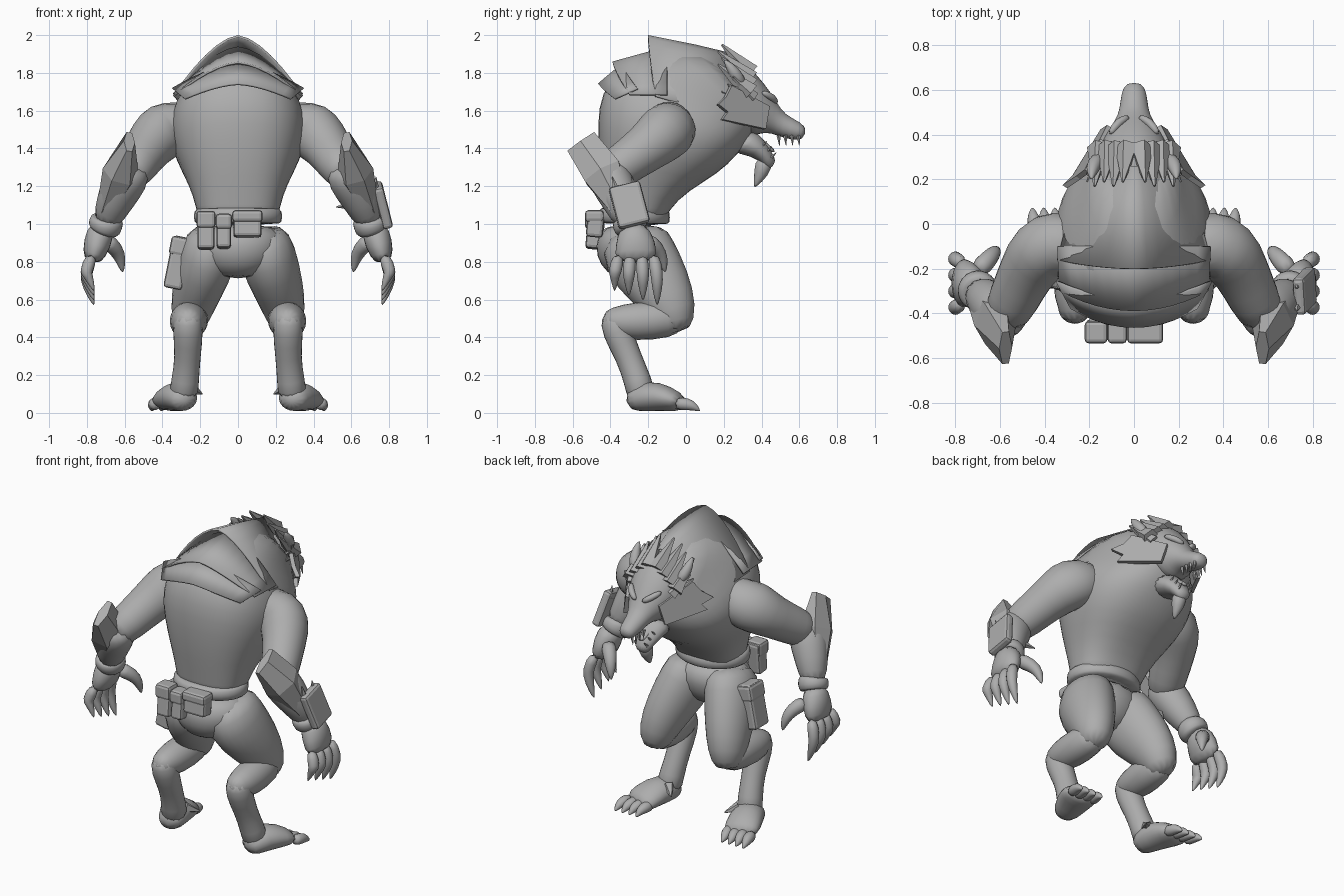
import bpy
import bmesh
import math
from mathutils import Vector, Euler

default = bpy.data.objects.get("Cube")
if default:
    bpy.data.objects.remove(default, do_unlink=True)

grey = bpy.data.materials.new("plain grey")
grey.use_nodes = True
tone = (.42, .42, .42, 1)
grey.diffuse_color = tone
grey.node_tree.nodes["Principled BSDF"].inputs["Base Color"].default_value = tone


def make(name, verts, faces, mirror=False, smooth=True, subdivide=True, thickness=0):
    mesh = bpy.data.meshes.new(name)
    mesh.from_pydata([tuple(v) for v in verts], [], faces)
    bm = bmesh.new()
    bm.from_mesh(mesh)
    bmesh.ops.recalc_face_normals(bm, faces=bm.faces)
    for face in bm.faces:
        face.smooth = smooth
    bm.to_mesh(mesh)
    bm.free()
    mesh.materials.append(grey)
    obj = bpy.data.objects.new(name, mesh)
    bpy.context.collection.objects.link(obj)
    if thickness:
        shell = obj.modifiers.new("Thickness", 'SOLIDIFY')
        shell.thickness = thickness
    if mirror:
        obj.modifiers.new("Mirror", 'MIRROR').use_mirror_merge = False
    if subdivide:
        smoother = obj.modifiers.new("Rounding", 'SUBSURF')
        smoother.levels = smoother.render_levels = 1
    return obj


def rounded(value, power):
    return math.copysign(abs(value) ** power, value)


def loft(name, rings, sides=16, power=1, **options):
    """Skin a row of ellipses (boxier for a low power): centre and two half axes."""
    verts, faces = [], []
    for centre, u, v in rings:
        for k in range(sides):
            angle = math.tau * k / sides
            verts.append(centre + u * rounded(math.cos(angle), power)
                         + v * rounded(math.sin(angle), power))
    for r in range(len(rings) - 1):
        for k in range(sides):
            n = (k + 1) % sides
            a, b = r * sides, (r + 1) * sides
            faces.append((a + k, a + n, b + n, b + k))
    faces.append(tuple(range(sides)))
    faces.append(tuple(range(len(verts) - sides, len(verts))))
    return make(name, verts, faces, **options)


def span(name, rows, **options):
    """Symmetric body: each row is back y, z, front y, z and half width."""
    rings = []
    for y, z, y2, z2, width in rows:
        back, front = Vector((0, y, z)), Vector((0, y2, z2))
        rings.append(((back + front) / 2, Vector((width, 0, 0)), (front - back) / 2))
    return loft(name, rings, **options)


def tube(name, points, sides=12, **options):
    """Limb along a path of x, y, z, radius and optional second radius."""
    path = [Vector(p[:3]) for p in points]
    rings = []
    for i, p in enumerate(points):
        along = (path[min(i + 1, len(path) - 1)] - path[max(i - 1, 0)]).normalized()
        u = Vector((1, 0, 0))
        u = (u - along * u.dot(along)).normalized()
        rings.append((path[i], u * p[3], along.cross(u) * p[-1]))
    return loft(name, rings, sides, **options)


def spike(name, base, tip, radius, mirror=True):
    return tube(name, [(*base, radius), (*tip, radius / 9)], sides=5,
                mirror=mirror, smooth=False, subdivide=False)


def arch(name, rows, steps=12):
    """Tent-shaped fur layer: y, ridge z, half width, side z, side shift."""
    verts, faces = [], []
    for y, top, width, low, shift in rows:
        for k in range(steps + 1):
            s = 2 * k / steps - 1
            fall = abs(s) ** 1.6
            verts.append((width * s, y + shift * s * s, top + (low - top) * fall))
    for r in range(len(rows) - 1):
        for k in range(steps):
            a = r * (steps + 1) + k
            faces.append((a, a + 1, a + steps + 2, a + steps + 1))
    return make(name, verts, faces, subdivide=False, thickness=.012)


def box(name, centre, size, turn=(0, 0, 0)):
    bm = bmesh.new()
    bmesh.ops.create_cube(bm, size=1)
    spin = Euler(turn).to_matrix()
    verts = [spin @ Vector([c * s for c, s in zip(v.co, size)]) + Vector(centre)
             for v in bm.verts]
    faces = [tuple(v.index for v in f.verts) for f in bm.faces]
    bm.free()
    obj = make(name, verts, faces, smooth=False, subdivide=False)
    rounding = obj.modifiers.new("Bevel", 'BEVEL')
    rounding.width, rounding.segments = .018, 2


# Trunk, from waist up into the hunched neck
span("torso", [(-.42, .98, -.11, .98, .21), (-.42, 1.1, -.1, 1.07, .22),
               (-.45, 1.25, .02, 1.18, .265), (-.47, 1.45, .18, 1.27, .34),
               (-.47, 1.62, .27, 1.36, .37), (-.42, 1.76, .33, 1.43, .35),
               (-.28, 1.87, .36, 1.5, .28), (-.05, 1.93, .37, 1.53, .21),
               (.18, 1.89, .4, 1.55, .17)], sides=20, power=.83)
span("pelvis", [(-.38, .71, -.2, .71, .1), (-.46, .78, -.12, .78, .2),
                (-.49, .88, -.08, .88, .25), (-.45, 1.01, -.1, 1.01, .23)])
span("belt", [(-.44, 1, -.1, 1, .22), (-.47, 1.01, -.08, 1, .24),
              (-.47, 1.08, -.08, 1.07, .24), (-.44, 1.09, -.1, 1.08, .22)])

# Overlapping layers of back fur
arch("mane", [(.26, 1.9, .18, 1.6, 0), (.05, 1.95, .29, 1.62, 0),
              (-.2, 2, .345, 1.68, .04)])
arch("middle_back_fur", [(-.1, 1.94, .345, 1.69, 0), (-.39, 1.86, .335, 1.69, .09)])
arch("lower_back_fur", [(-.34, 1.85, .35, 1.72, .08), (-.465, 1.745, .285, 1.665, .085)])

# Head with open jaws
span("head", [(.16, 1.91, .26, 1.5, .17), (.32, 1.86, .36, 1.46, .165),
              (.42, 1.74, .4, 1.48, .125), (.48, 1.65, .45, 1.48, .085),
              (.52, 1.58, .5, 1.46, .065), (.61, 1.54, .58, 1.44, .058),
              (.64, 1.5, .62, 1.45, .035)])
span("lower_jaw", [(.2, 1.38, .34, 1.53, .13), (.36, 1.36, .43, 1.43, .085),
                   (.41, 1.31, .46, 1.37, .06), (.44, 1.28, .48, 1.33, .03)])
tube("tongue", [(0, .37, 1.46, .04, .015), (0, .43, 1.41, .035, .015),
                (0, .47, 1.38, .02, .01)])
tube("beard", [(0, .42, 1.35, .06), (0, .4, 1.27, .05), (0, .36, 1.19, .004)], sides=6)
tube("brow", [(.02, .48, 1.64, .015), (.07, .46, 1.67, .022), (.11, .4, 1.7, .015)],
     mirror=True)
for i in range(4):
    y = .49 + .035 * i
    spike("upper_tooth", (.045 - .004 * i, y, 1.47), (.042, y + .005, 1.415), .012)
for i in range(3):
    y = .4 + .025 * i
    spike("lower_tooth", (.06 - .01 * i, y, 1.41 - .03 * i),
          (.055 - .01 * i, y + .03, 1.44 - .03 * i), .01)

# Cheek fur, ears and crest tufts
cheek = [(.1, .43, 1.62), (.2, .23, 1.73), (.24, .2, 1.67), (.3, .16, 1.63),
         (.25, .21, 1.59), (.27, .18, 1.55), (.13, .41, 1.5)]
make("cheek_fur", cheek, [tuple(range(len(cheek)))], mirror=True, smooth=False,
     subdivide=False, thickness=.025)
tube("ear", [(.15, .3, 1.73, .03), (.18, .27, 1.78, .04), (.19, .23, 1.84, .025),
             (.19, .2, 1.87, .004)], sides=8, mirror=True)
for i in range(4):
    x = .03 + .042 * i
    z = 1.89 - .035 * i
    spike("crest_tuft", (x, .34, z - .09), (x + .02, .19 - .02 * (i % 2), z + .06), .055)
for i in range(3):
    spike("side_tuft", (.14, .35 - .03 * i, 1.67), (.21, .25 - .03 * i, 1.78 - .04 * i), .04)

# Arms
tube("upper_arm", [(.2, -.1, 1.53, .17), (.36, -.08, 1.51, .17), (.42, -.12, 1.475, .16),
                   (.48, -.21, 1.4, .13), (.54, -.34, 1.31, .12),
                   (.59, -.44, 1.24, .1)], mirror=True)
tube("forearm", [(.55, -.44, 1.33, .1), (.59, -.4, 1.24, .125),
                 (.65, -.35, 1.13, .105), (.71, -.29, .98, .07)], mirror=True)
tube("elbow_guard", [(.7, -.34, 1.07, .05, .06), (.62, -.44, 1.27, .1, .12),
                     (.575, -.555, 1.435, .03, .1)],
     sides=6, mirror=True, smooth=False, subdivide=False)
tube("wrist_cuff", [(.69, -.31, 1.04, .07), (.69, -.305, 1.03, .095),
                    (.71, -.29, .97, .095), (.715, -.285, .96, .07)], mirror=True)
box("gauntlet_plate", (.765, -.3, 1.1), (.055, .17, .23), (.25, -.25, 0))
for y in (-.37, -.27):
    spike("gauntlet_thorn", (.73, y, 1.18), (.73, y - .02, 1.25), .02, mirror=False)
spike("forearm_thorn", (.6, -.3, 1.1), (.52, -.28, 1.09), .025, mirror=False)

# Hands with clawed fingers
tube("palm", [(.715, -.285, 1, .07, .075), (.745, -.265, .9, .08, .11),
              (.775, -.265, .79, .05, .125)], mirror=True)
for i in range(4):
    y = -.355 + .06 * i
    out = (i - 1.5) * .015
    drop = .025 * (3 - i)
    tube("finger", [(.77, y, .84, .038), (.81, y + out, .74, .037),
                    (.795, y + out, .66 + drop, .031), (.76, y + out, .565 + drop, .005)],
         sides=8, mirror=True)
tube("thumb", [(.71, -.22, .92, .055), (.645, -.15, .87, .044), (.62, -.12, .81, .033),
               (.61, -.11, .74, .005)], sides=8, mirror=True)

# Bent beast legs
tube("thigh", [(.12, -.28, .98, .13, .17), (.155, -.255, .83, .165, .215),
               (.215, -.13, .66, .14, .175), (.25, -.06, .53, .115, .13),
               (.26, -.05, .42, .075, .08)], mirror=True)
tube("shank", [(.25, -.01, .5, .09), (.26, -.18, .49, .11),
               (.265, -.34, .48, .1), (.265, -.45, .49, .05)], mirror=True)
tube("lower_leg", [(.265, -.39, .54, .075), (.265, -.365, .43, .085),
                   (.265, -.305, .3, .07), (.28, -.255, .17, .075),
                   (.29, -.23, .07, .085)], mirror=True)
tube("foot", [(.28, -.32, .06, .07, .055), (.305, -.2, .095, .1, .09),
              (.345, -.09, .075, .115, .07), (.37, -.01, .045, .105, .04)], mirror=True)
for i in range(4):
    x = .285 + .05 * i
    tube("toe", [(x, -.06, .05, .038), (x + .01, .01, .047, .037),
                 (x + .02, .045, .033, .024), (x + .02, .075, .01, .004)],
         sides=8, mirror=True)
spike("dew_claw", (.25, -.18, .13), (.19, -.12, .1), .035)

# Belt pouches with flaps, and the thigh holster
for x, z, width, height in ((-.17, .965, .09, .2), (-.075, .96, .075, .18), (.05, 1, .15, .14)):
    box("pouch", (x, -.48, z), (width, .09, height), (-.1, 0, 0))
    box("pouch_flap", (x, -.485, z + height * .3), (width + .012, .1, height * .45))
box("holster", (-.32, -.22, .795), (.1, .14, .28), (0, .2, 0))
box("holster_flap", (-.305, -.22, .88), (.11, .15, .1), (0, .2, 0))
